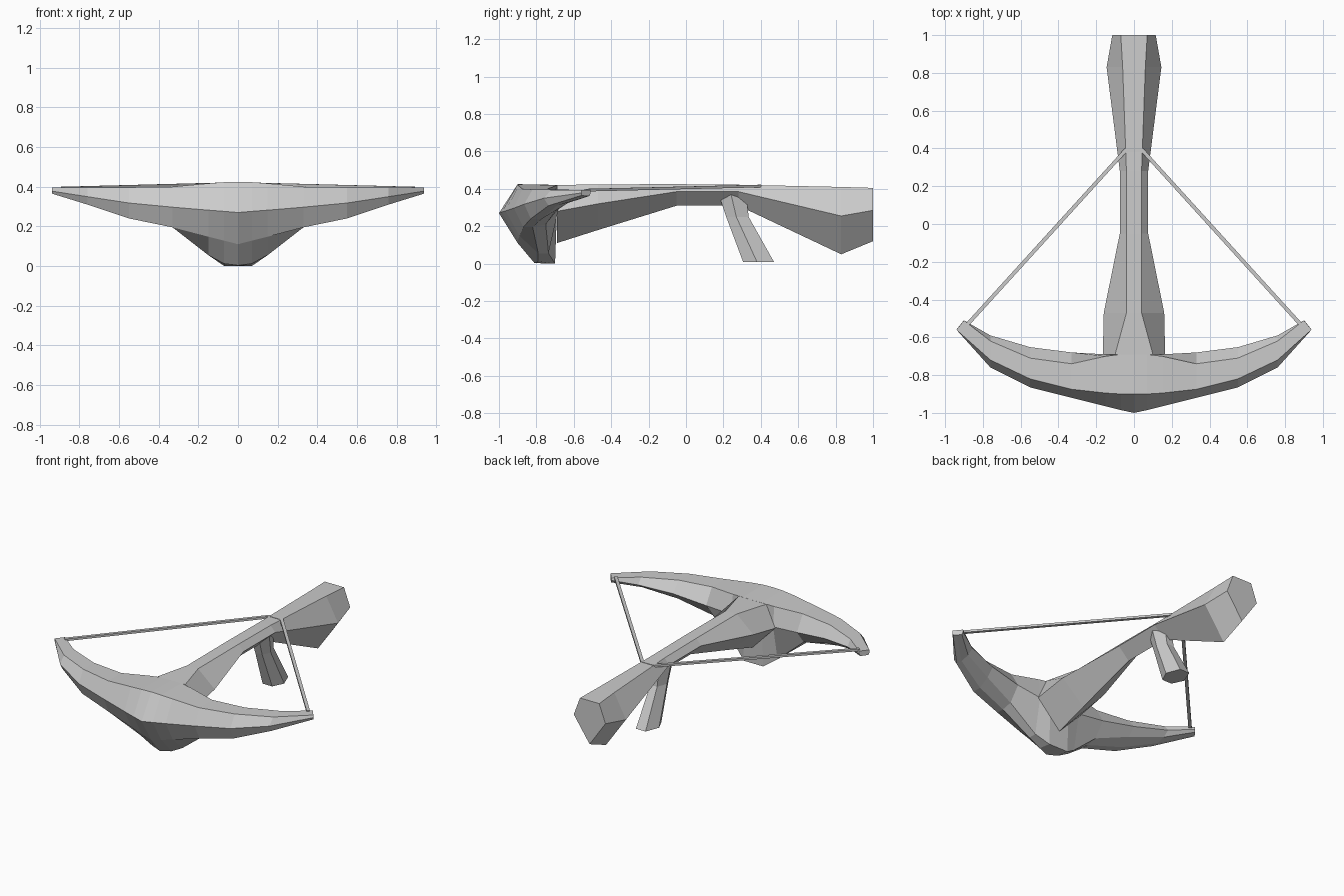
import bpy, bmesh
from mathutils import Vector


def loft(name, rings):
    """Skin a list of equal-length point rings into a closed flat-shaded object."""
    bm = bmesh.new()
    loops = [[bm.verts.new(p) for p in ring] for ring in rings]
    n = len(rings[0])
    for a, b in zip(loops, loops[1:]):
        for i in range(n):
            j = (i + 1) % n
            bm.faces.new((a[i], a[j], b[j], b[i]))
    bm.faces.new(loops[0])
    bm.faces.new(loops[-1])
    bmesh.ops.recalc_face_normals(bm, faces=bm.faces[:])
    mesh = bpy.data.meshes.new(name)
    bm.to_mesh(mesh)
    bm.free()
    obj = bpy.data.objects.new(name, mesh)
    bpy.context.collection.objects.link(obj)
    return obj


# Stock: five-sided section with flat top, side ridges and a keel
# y, top half width, top z, ridge half width, ridge z, keel z
stock = [
    (-0.69, 0.10, 0.42, 0.165, 0.28, 0.11),
    (-0.47, 0.04, 0.424, 0.16, 0.32, 0.18),
    (-0.05, 0.04, 0.425, 0.075, 0.385, 0.31),
    (0.28, 0.04, 0.422, 0.075, 0.385, 0.31),
    (0.83, 0.06, 0.41, 0.145, 0.255, 0.05),
    (1.00, 0.07, 0.405, 0.115, 0.285, 0.12),
]
loft("stock", [[(-t, y, tz), (t, y, tz), (s, y, sz), (0, y, kz), (-s, y, sz)]
               for y, t, tz, s, sz, kz in stock])

# Bow: (y, z) sections stepping out along x, ordered top back, top front,
# front ridge, lower front, bottom front, bottom back, back ridge
bow = [
    (0.00, [(-.69, .42), (-.90, .425), (-1.0, .27), (-.90, .11), (-.81, .003), (-.70, .0), (-.69, .28)]),
    (0.07, [(-.69, .421), (-.90, .423), (-.985, .276), (-.897, .128), (-.79, .012), (-.70, .0), (-.69, .28)]),
    (0.15, [(-.70, .415), (-.895, .417), (-.965, .282), (-.89, .148), (-.79, .055), (-.735, .055), (-.69, .285)]),
    (0.33, [(-.74, .40), (-.875, .40), (-.92, .297), (-.87, .195), (-.82, .195), (-.75, .21), (-.68, .30)]),
    (0.55, [(-.71, .397), (-.82, .397), (-.865, .318), (-.83, .24), (-.77, .24), (-.70, .28), (-.652, .33)]),
    (0.76, [(-.62, .395), (-.72, .395), (-.76, .35), (-.735, .31), (-.69, .31), (-.63, .325), (-.59, .355)]),
]
half = [[(x, y, z) for y, z in pts] for x, pts in bow]
half.append([(.90, -.51, .395), (.94, -.56, .395), (.94, -.56, .378), (.938, -.558, .365),
             (.925, -.54, .362), (.905, -.515, .362), (.90, -.51, .378)])
other = [[(-x, y, z) for x, y, z in ring] for ring in reversed(half[1:])]
loft("bow", other + half)

# Grip: hexagonal handle raking backwards (z, front y, back y, half width)
grip = [(0.385, 0.17, 0.32, 0.06), (0.25, 0.215, 0.335, 0.05), (0.01, 0.305, 0.47, 0.07)]
loft("grip", [[(-w * .5, f, z), (w * .5, f, z), (w, f * .55 + b * .45, z),
               (w * .5, b, z), (-w * .5, b, z), (-w, f * .55 + b * .45, z)]
              for z, f, b, w in grip])


def cord(name, a, b, r=0.01):
    """Thin four-sided cord between two points."""
    a, b = Vector(a), Vector(b)
    side = (b - a).cross(Vector((0, 0, 1))).normalized() * r
    up = side.cross(b - a).normalized() * r * 0.7
    loft(name, [[p + side + up, p + side - up, p - side - up, p - side + up] for p in (a, b)])


# String: drawn back from each limb tip to the latch
for s, label in ((-1, "left"), (1, "right")):
    cord("string_" + label, (s * .885, -.535, .393), (s * .04, .395, .415))
cord("string_centre", (-.045, .392, .415), (.045, .392, .415))
